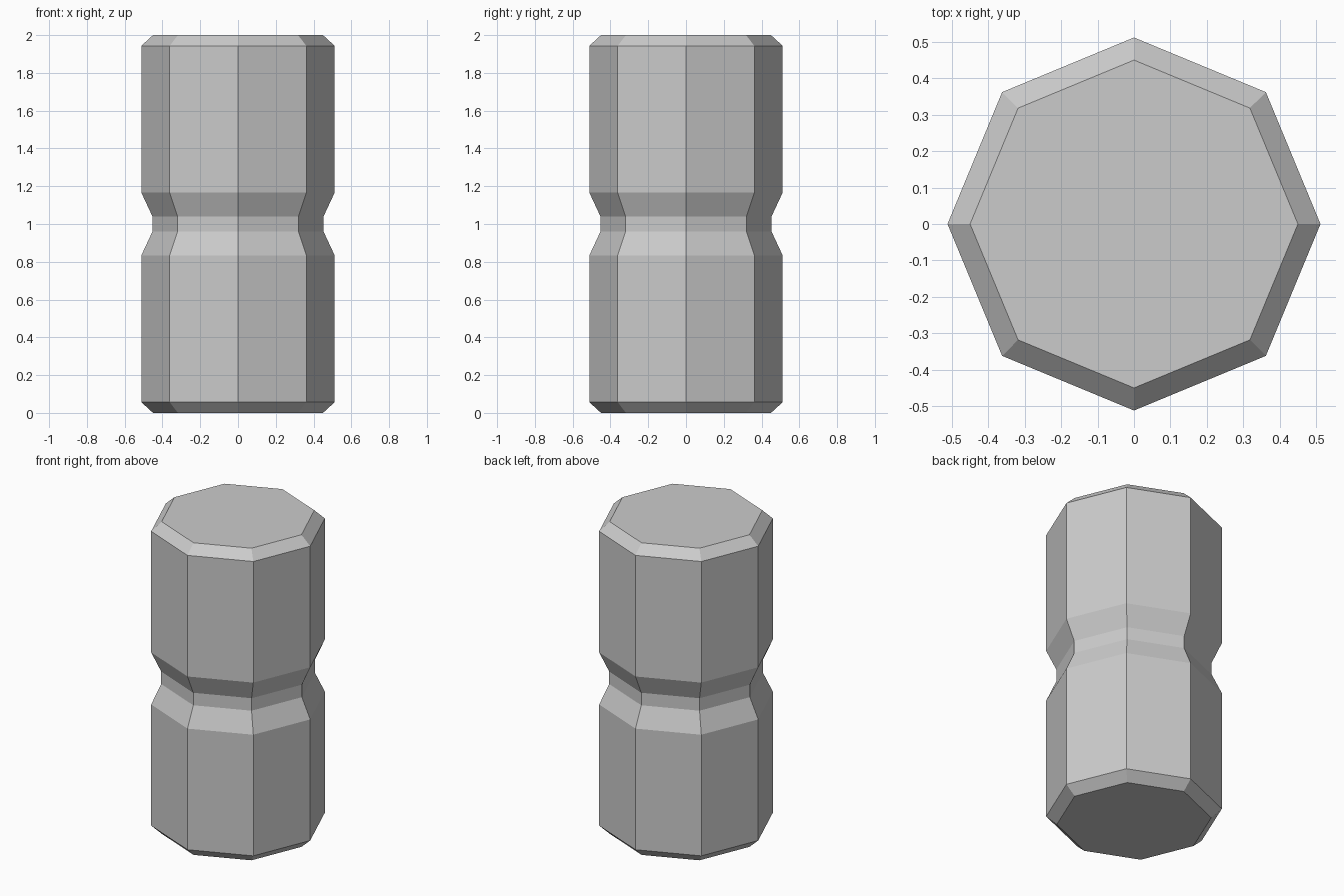
import bpy, bmesh
from math import cos, sin, pi

if "Cube" in bpy.data.objects:
    bpy.data.objects.remove(bpy.data.objects["Cube"])

SIDES = 8
# Half profile (radius, height): bevelled ends and a narrow waist
profile = [(0.45, 0.0), (0.512, 0.057), (0.512, 0.833), (0.453, 0.96),
           (0.453, 1.04), (0.512, 1.167), (0.512, 1.943), (0.45, 2.0)]

bm = bmesh.new()

# Octagonal rings with corners on the axes
rings = [[bm.verts.new((r * cos(2 * pi * i / SIDES), r * sin(2 * pi * i / SIDES), z))
          for i in range(SIDES)] for r, z in profile]

# Side walls
for low, high in zip(rings, rings[1:]):
    for i in range(SIDES):
        j = (i + 1) % SIDES
        bm.faces.new((low[i], low[j], high[j], high[i]))

# End caps
bm.faces.new(rings[0][::-1])
bm.faces.new(rings[-1])

mesh = bpy.data.meshes.new("waisted_post")
bm.to_mesh(mesh)
bm.free()
bpy.context.collection.objects.link(bpy.data.objects.new("waisted_post", mesh))
